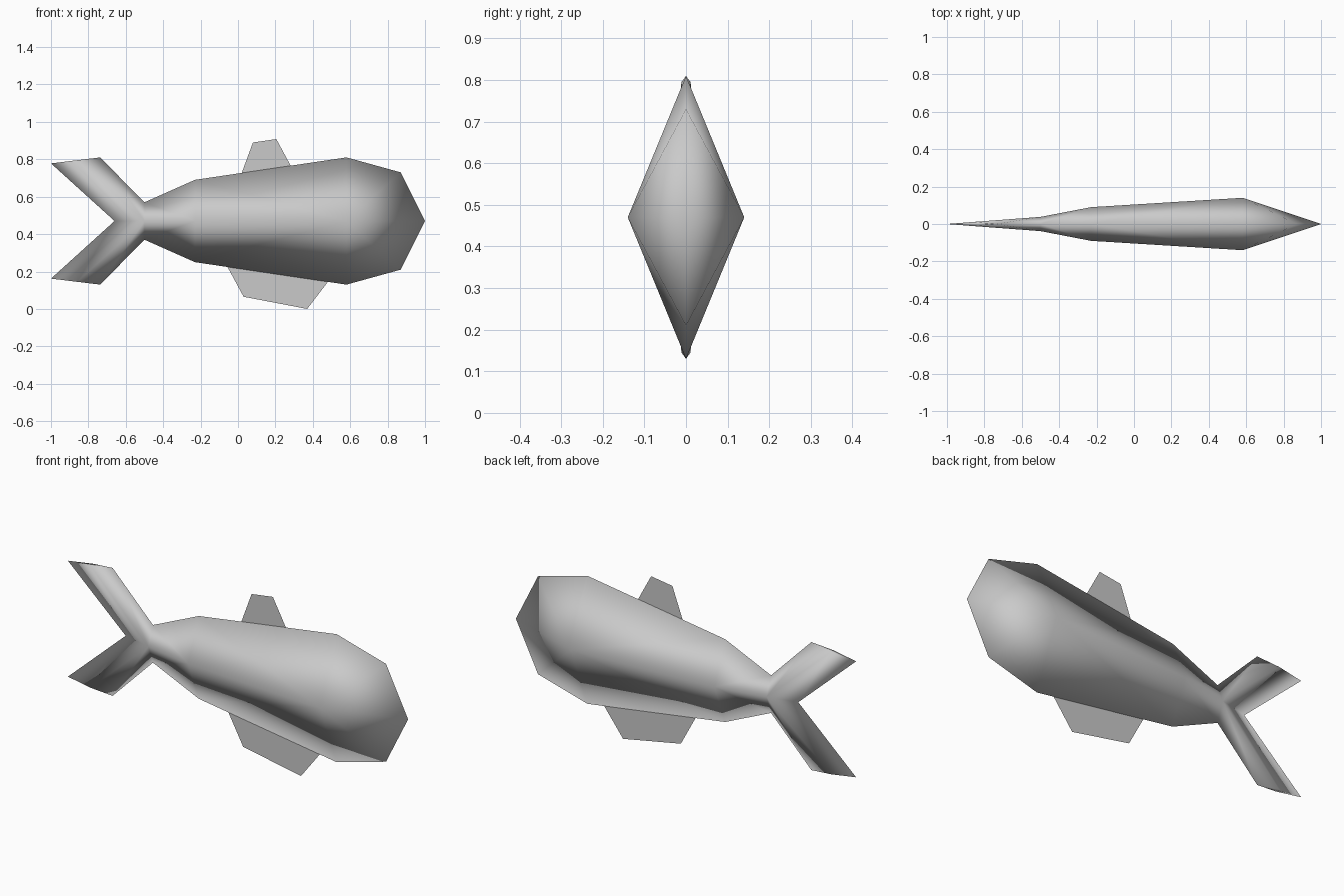
import bpy
import bmesh

cube = bpy.data.objects.get("Cube")
if cube:
    bpy.data.objects.remove(cube, do_unlink=True)

MID = 0.47  # height of the side ridge

grey = bpy.data.materials.new("plain_grey")
grey.use_nodes = True
colour = (0.59, 0.59, 0.59, 1)
grey.diffuse_color = colour
grey.node_tree.nodes["Principled BSDF"].inputs["Base Color"].default_value = colour


def build(name, points, faces, z=0.0, smooth=False):
    """Make an object from named points; faces are lists of point names."""
    bm = bmesh.new()
    v = {key: bm.verts.new(co) for key, co in points.items()}
    for face in faces:
        bm.faces.new([v[key] for key in face.split()]).smooth = smooth
    bmesh.ops.recalc_face_normals(bm, faces=bm.faces)
    bm.normal_update()
    if sum(f.normal.y * f.calc_area() for f in bm.faces) > 0:
        bmesh.ops.reverse_faces(bm, faces=bm.faces)
    mesh = bpy.data.meshes.new(name)
    bm.to_mesh(mesh)
    bm.free()
    mesh.materials.append(grey)
    obj = bpy.data.objects.new(name, mesh)
    obj.location.z = z
    bpy.context.collection.objects.link(obj)
    return obj


# Body and forked tail: one quarter, mirrored front to back and top to bottom
quarter = {
    "back0": (-0.5, 0, 0.10), "back1": (-0.23, 0, 0.22), "back2": (0.58, 0, 0.34),
    "brow": (0.87, 0, 0.26), "nose": (1, 0, 0),
    "side0": (-0.5, -0.038, 0), "side1": (-0.23, -0.09, 0), "side2": (0.58, -0.14, 0),
    "crotch": (-0.66, 0, 0),
    "tip_in": (-0.737, 0, 0.34), "tip_mid": (-0.86, -0.011, 0.325), "tip_out": (-1, 0, 0.308),
}
body = build("body_and_tail", quarter, [
    "back0 back1 side1 side0",
    "back1 back2 side2 side1",
    "back2 brow side2",
    "brow nose side2",
    "tip_in back0 side0 tip_mid",
    "tip_mid side0 crotch tip_out",
    "tip_in tip_mid tip_out",
], z=MID, smooth=True)
mirror = body.modifiers.new("mirror", 'MIRROR')
mirror.use_axis = (False, True, True)
mirror.merge_threshold = 0.0005

# Thin top fin, rooted in the back
build("top_fin", {
    "a": (0.01, 0, 0.70), "b": (0.08, 0, 0.89), "c": (0.205, 0, 0.908), "d": (0.29, 0, 0.75),
}, ["a d c b"])

# Thin belly fin folded in three panels
build("belly_fin", {
    "rear": (-0.07, 0, 0.25), "low_rear": (0.03, 0, 0.065), "root": (0.21, 0, 0.19),
    "low_front": (0.37, 0, 0.0), "front": (0.50, 0, 0.17),
}, ["rear low_rear root", "low_rear low_front root", "low_front front root"])
